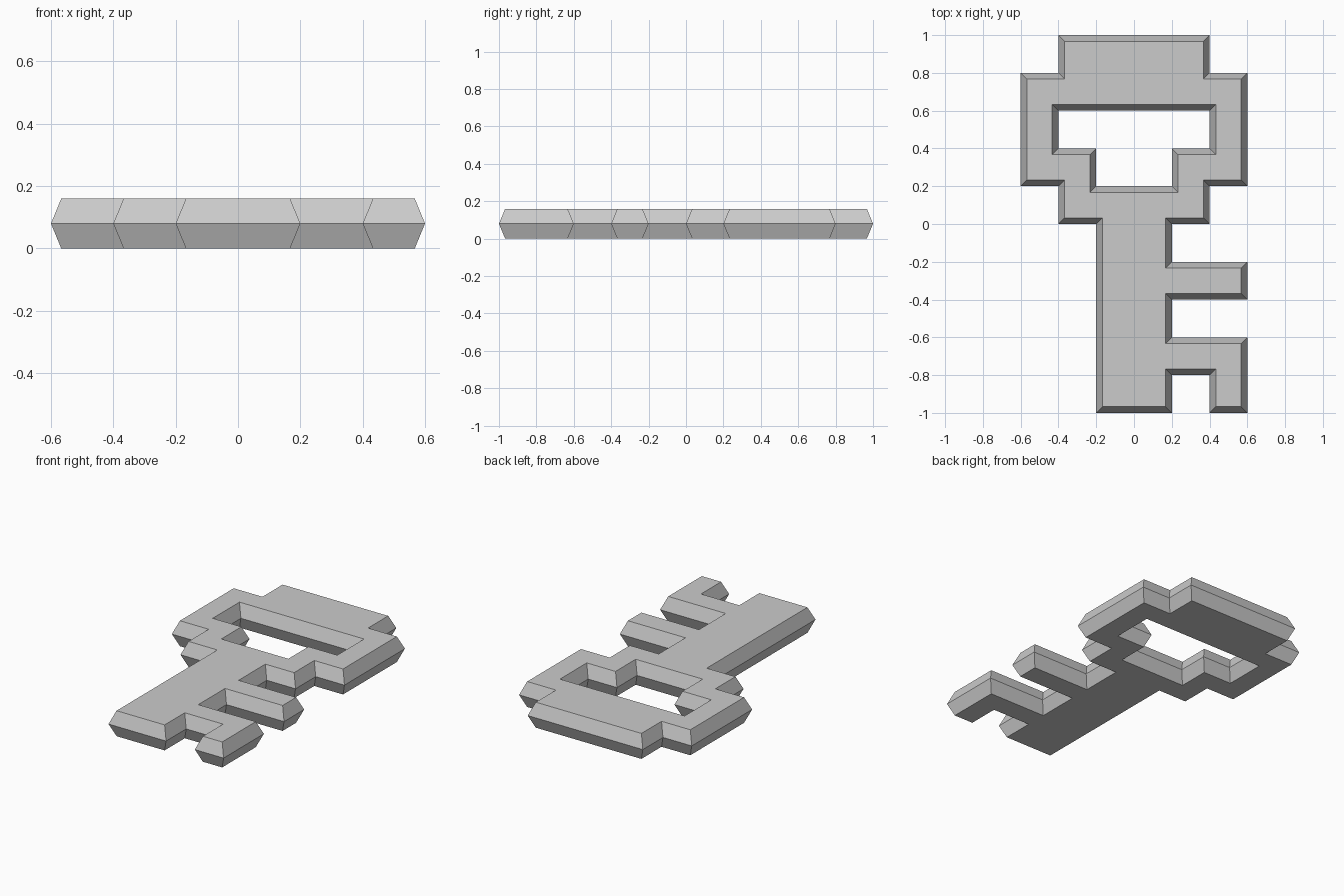
import bpy, bmesh
from mathutils import Vector

if "Cube" in bpy.data.objects:
    bpy.data.objects.remove(bpy.data.objects["Cube"])

U = 0.2        # pixel size of the outline
INSET = 0.033  # bevel inset of the flat faces
H = 0.16       # thickness

# Outlines in pixel units; material lies to the left of each edge
outer = [(-1, -5), (1, -5), (1, -4), (2, -4), (2, -5), (3, -5), (3, -3), (1, -3),
         (1, -2), (3, -2), (3, -1), (1, -1), (1, 0), (2, 0), (2, 1), (3, 1),
         (3, 4), (2, 4), (2, 5), (-2, 5), (-2, 4), (-3, 4), (-3, 1), (-2, 1),
         (-2, 0), (-1, 0)]
hole = [(-2, 3), (2, 3), (2, 2), (1, 2), (1, 1), (-1, 1), (-1, 2), (-2, 2)]

bm = bmesh.new()


def ring(pts, inset, z):
    """Loop of vertices with every edge moved into the material by inset."""
    out = []
    for i, p in enumerate(pts):
        a, b, c = Vector(pts[i - 1]), Vector(p), Vector(pts[(i + 1) % len(pts)])
        d1, d2 = (b - a).normalized(), (c - b).normalized()
        q = b * U + inset * Vector((-d1.y - d2.y, d1.x + d2.x))
        out.append(bm.verts.new((q.x, q.y, z)))
    return out


# Bevelled walls: inset at bottom and top, full size at mid height
caps = {0: [], 2: []}
for pts in (outer, hole):
    rings = [ring(pts, INSET, 0), ring(pts, 0, H / 2), ring(pts, INSET, H)]
    n = len(pts)
    for lo, hi in zip(rings, rings[1:]):
        for i in range(n):
            j = (i + 1) % n
            bm.faces.new((lo[i], lo[j], hi[j], hi[i]))
    for k in caps:
        caps[k] += [bm.edges.get((rings[k][i], rings[k][(i + 1) % n])) for i in range(n)]

# Flat top and bottom faces with the hole left open
for k, sign in ((0, -1), (2, 1)):
    bmesh.ops.triangle_fill(bm, use_beauty=True, use_dissolve=False,
                            edges=caps[k], normal=(0, 0, sign))
bmesh.ops.recalc_face_normals(bm, faces=bm.faces[:])

mesh = bpy.data.meshes.new("key")
bm.to_mesh(mesh)
bm.free()
bpy.context.collection.objects.link(bpy.data.objects.new("key", mesh))
